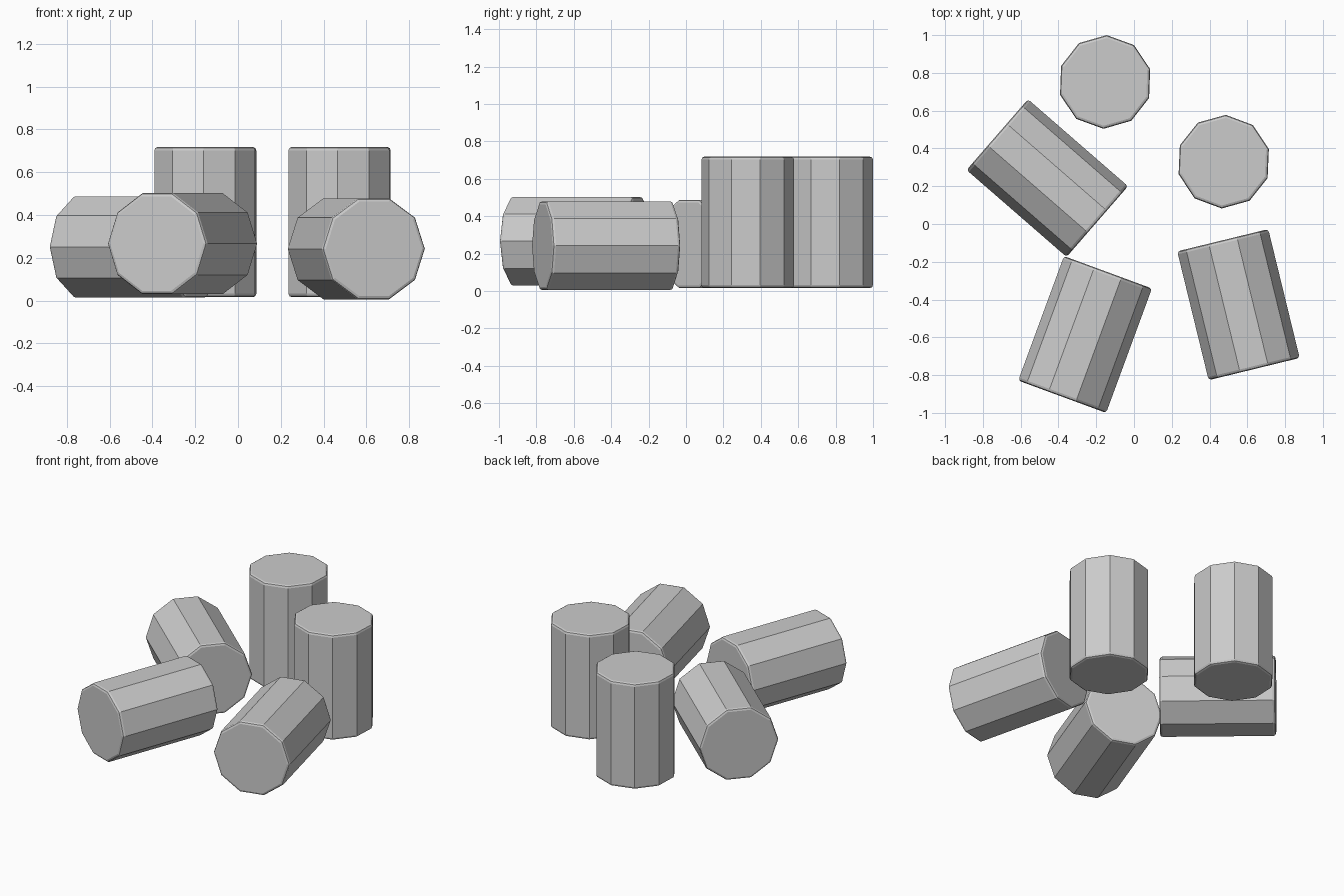
import bpy, bmesh
from math import sin, cos, pi, radians
from mathutils import Matrix

if "Cube" in bpy.data.objects:
    bpy.data.objects.remove(bpy.data.objects["Cube"])

R, LENGTH, BEVEL, SIDES = 0.248, 0.702, 0.016, 10


def barrel(name, loc, yaw, lying, roll=0.0):
    """Ten-sided drum with softened rims, turned from a short profile."""
    h = LENGTH / 2
    rim = [(R - BEVEL, h), (R - BEVEL * 0.29, h - BEVEL * 0.29), (R, h - BEVEL)]
    profile = rim + [(r, -z) for r, z in reversed(rim)]
    bm = bmesh.new()
    rings = []
    for r, z in profile:
        angles = [pi / 2 + 2 * pi * i / SIDES for i in range(SIDES)]
        rings.append([bm.verts.new((r * cos(a), r * sin(a), z)) for a in angles])
    for upper, lower in zip(rings, rings[1:]):
        for i in range(SIDES):
            j = (i + 1) % SIDES
            bm.faces.new((upper[i], lower[i], lower[j], upper[j]))
    bm.faces.new(rings[0])
    bm.faces.new(list(reversed(rings[-1])))
    bmesh.ops.recalc_face_normals(bm, faces=bm.faces[:])
    mesh = bpy.data.meshes.new(name)
    bm.to_mesh(mesh)
    bm.free()
    obj = bpy.data.objects.new(name, mesh)
    bpy.context.collection.objects.link(obj)
    tip = Matrix.Rotation(pi / 2 if lying else 0, 4, 'Y')
    obj.matrix_world = (Matrix.Translation(loc) @ Matrix.Rotation(radians(yaw), 4, 'Z')
                        @ tip @ Matrix.Rotation(radians(roll), 4, 'Z'))
    return obj


# Upright barrels
barrel("standing_barrel_back", (-0.153, 0.752, 0.367), -2, False)
barrel("standing_barrel_right", (0.475, 0.33, 0.367), -2.5, False)

# Barrels lying on their sides
barrel("lying_barrel_front", (-0.259, -0.585, 0.266), 69.8, True)
barrel("lying_barrel_right", (0.553, -0.427, 0.242), -76.3, True)
barrel("lying_barrel_left", (-0.459, 0.243, 0.251), -41, True)
